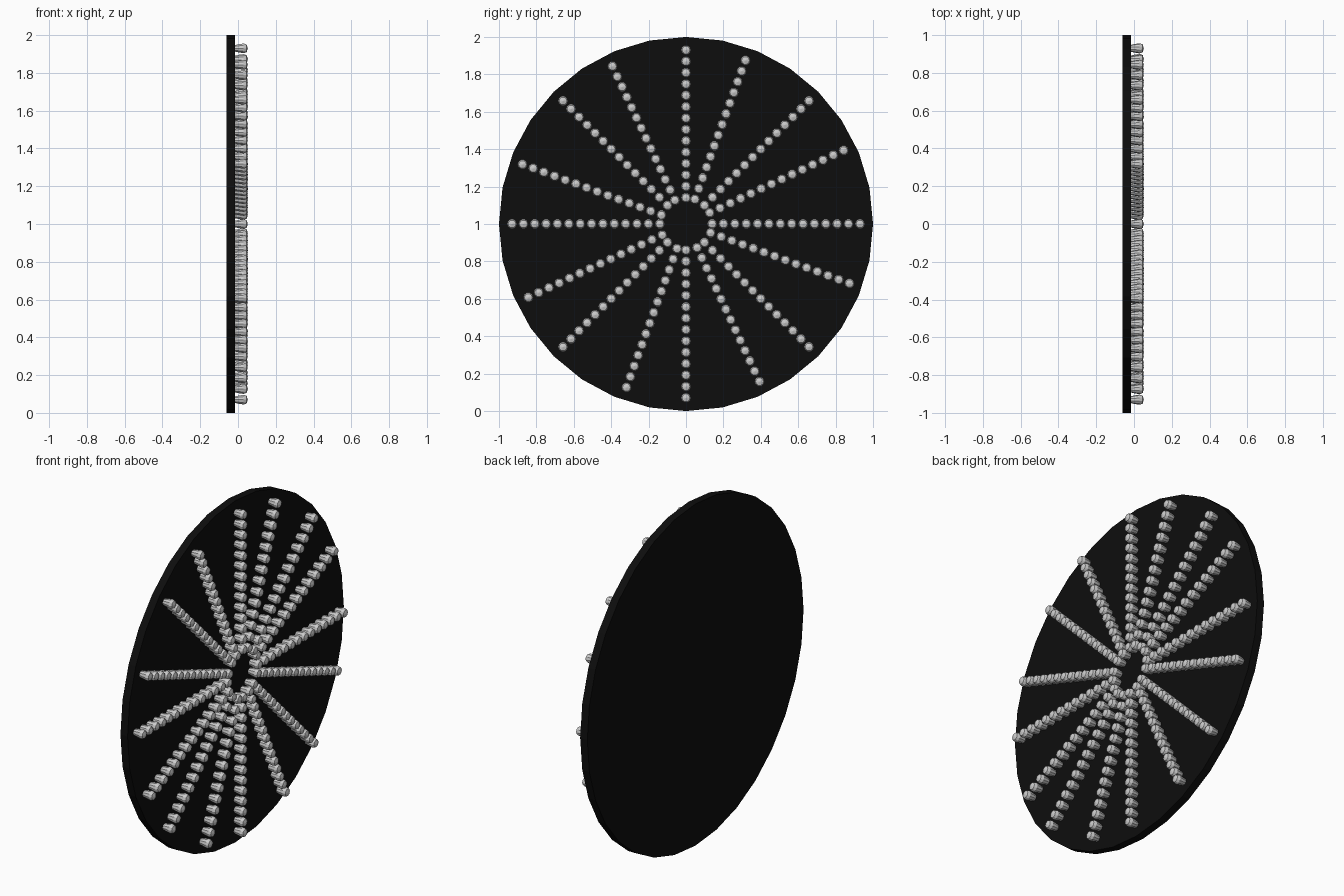
import bpy, bmesh
from math import sin, cos, pi, radians

if "Cube" in bpy.data.objects:
    bpy.data.objects.remove(bpy.data.objects["Cube"])

black = bpy.data.materials.new("black")
black.diffuse_color = (0.004, 0.004, 0.004, 1)
black.use_nodes = True
black.node_tree.nodes["Principled BSDF"].inputs["Base Color"].default_value = black.diffuse_color

# backing disc, facing +x
bpy.ops.mesh.primitive_cylinder_add(vertices=32, radius=1, depth=0.046,
                                    location=(-0.038, 0, 1), rotation=(0, pi / 2, 0))
disc = bpy.context.object
disc.name = "backing_disc"
disc.data.materials.append(black)

# stud profile: (x, radius), narrow at the base with a domed end
PROFILE = [(-0.018, 0.018), (0.005, 0.023), (0.030, 0.027), (0.046, 0.021)]
TIP = 0.052
SIDES = 10


def add_stud(bm, y, z):
    rings = [[bm.verts.new((x, y + r * cos(2 * pi * i / SIDES), z + r * sin(2 * pi * i / SIDES)))
              for i in range(SIDES)] for x, r in PROFILE]
    tip = bm.verts.new((TIP, y, z))
    bm.faces.new(rings[0][::-1])
    for a, b in zip(rings, rings[1:]):
        for i in range(SIDES):
            j = (i + 1) % SIDES
            bm.faces.new((a[i], a[j], b[j], b[i]))
    for i in range(SIDES):
        bm.faces.new((rings[-1][i], rings[-1][(i + 1) % SIDES], tip))


# sixteen spokes of studs, alternating 20 and 25 degree gaps
for k in range(16):
    angle = radians(45 * (k // 2) + 20 * (k % 2))
    bm = bmesh.new()
    for n in range(14):
        r = 0.14 + n * 0.79 / 13
        add_stud(bm, r * sin(angle), 1 + r * cos(angle))
    bmesh.ops.recalc_face_normals(bm, faces=bm.faces)
    mesh = bpy.data.meshes.new("stud_row")
    bm.to_mesh(mesh)
    bm.free()
    bpy.context.collection.objects.link(bpy.data.objects.new(f"stud_row_{k + 1}", mesh))
